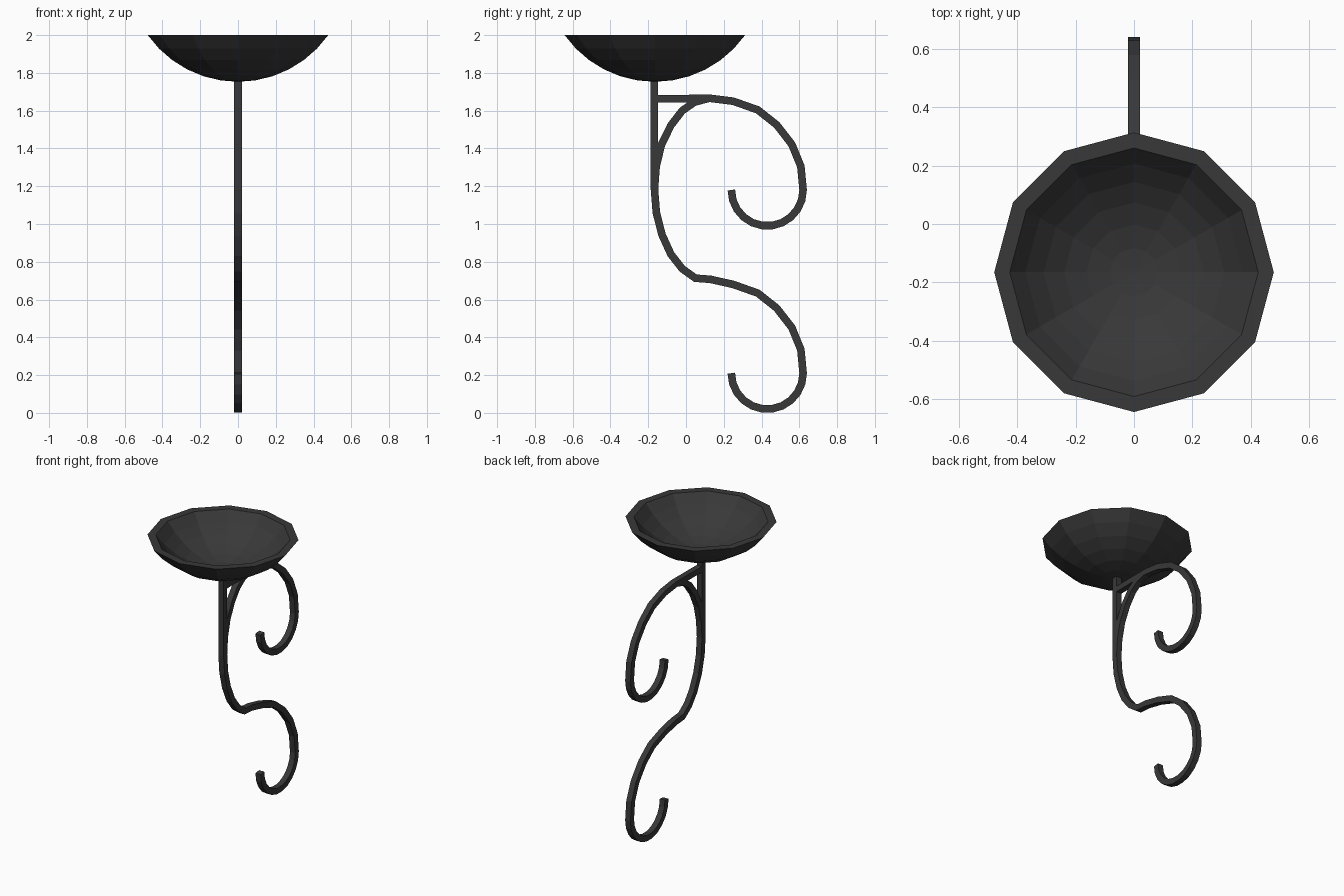
import bpy, bmesh, math
from mathutils import Vector

if "Cube" in bpy.data.objects:
    bpy.data.objects.remove(bpy.data.objects["Cube"])

iron = bpy.data.materials.new("dark_iron")
iron.diffuse_color = (0.04, 0.04, 0.04, 1)
iron.use_nodes = True
iron.node_tree.nodes["Principled BSDF"].inputs["Base Color"].default_value = iron.diffuse_color


def add_object(name, bm):
    bmesh.ops.recalc_face_normals(bm, faces=bm.faces)
    mesh = bpy.data.meshes.new(name)
    bm.to_mesh(mesh)
    bm.free()
    mesh.materials.append(iron)
    obj = bpy.data.objects.new(name, mesh)
    bpy.context.collection.objects.link(obj)
    return obj


def bar(name, path, half=0.02):
    """Square bar swept along a (y, z) path with mitred corners."""
    pts = [Vector(p) for p in path]
    bm = bmesh.new()
    rings = []
    for i, p in enumerate(pts):
        a = (p - pts[i - 1]).normalized() if i > 0 else None
        b = (pts[i + 1] - p).normalized() if i < len(pts) - 1 else None
        a, b = a or b, b or a
        t = (a + b).normalized()
        n = Vector((-t.y, t.x)) * half / max(t.dot(a), 0.5)
        rings.append([bm.verts.new((sx * half, p.x + sn * n.x, p.y + sn * n.y))
                      for sx, sn in ((-1, -1), (1, -1), (1, 1), (-1, 1))])
    for r, s in zip(rings, rings[1:]):
        for k in range(4):
            bm.faces.new((r[k], r[(k + 1) % 4], s[(k + 1) % 4], s[k]))
    bm.faces.new(rings[0])
    bm.faces.new(rings[-1])
    return add_object(name, bm)


def scroll(z):
    """Large shoulder followed by the small curled hook, hook centre at height z."""
    shoulder = [(0.13, 0.485), (0.25, 0.47), (0.38, 0.424), (0.48, 0.345),
                (0.56, 0.242), (0.608, 0.125)]
    hook = [(0.43 + 0.19 * math.cos(a), z - 0.19 * math.sin(a))
            for a in (math.pi * i / 11 for i in range(12))]
    # final step keeps the tip cut level
    return [(y, z + h) for y, h in shoulder] + hook


# Dish: 12-sided spherical bowl with a flat rim
STEPS, SIDES = 6, 12


def cap_profile(radius, depth):
    big = (radius ** 2 + depth ** 2) / (2 * depth)
    top = math.asin(radius / big)
    return [(big * math.sin(top * i / STEPS),
             2 - depth + big * (1 - math.cos(top * i / STEPS)))
            for i in range(STEPS + 1)]


profile = cap_profile(0.478, 0.247) + cap_profile(0.425, 0.217)[::-1]
bm = bmesh.new()
verts = [bm.verts.new((r, 0, z)) for r, z in profile]
edges = [bm.edges.new(e) for e in zip(verts, verts[1:])]
bmesh.ops.spin(bm, geom=verts + edges, cent=(0, 0, 0), axis=(0, 0, 1),
               angle=math.tau, steps=SIDES)
bmesh.ops.remove_doubles(bm, verts=bm.verts, dist=0.0005)
bmesh.ops.translate(bm, verts=bm.verts, vec=(0, -0.165, 0))
add_object("dish", bm)

# Upright stem under the dish
bar("stem", [(-0.167, 1.19), (-0.167, 1.765)])

# Top arm running from the stem into the upper scroll
bar("upper_scroll", [(-0.18, 1.663)] + scroll(1.18))

# Long C-curve running from the top arm down into the lower scroll
c_curve = [(0.12, 1.665), (0.045, 1.645), (-0.02, 1.6), (-0.08, 1.522),
           (-0.13, 1.42), (-0.158, 1.305), (-0.167, 1.185), (-0.157, 1.06),
           (-0.127, 0.943), (-0.08, 0.84), (-0.02, 0.763), (0.05, 0.713)]
bar("lower_scroll", c_curve + [(y, z + (0.012 if i == 0 else 0))
                               for i, (y, z) in enumerate(scroll(0.21))])
